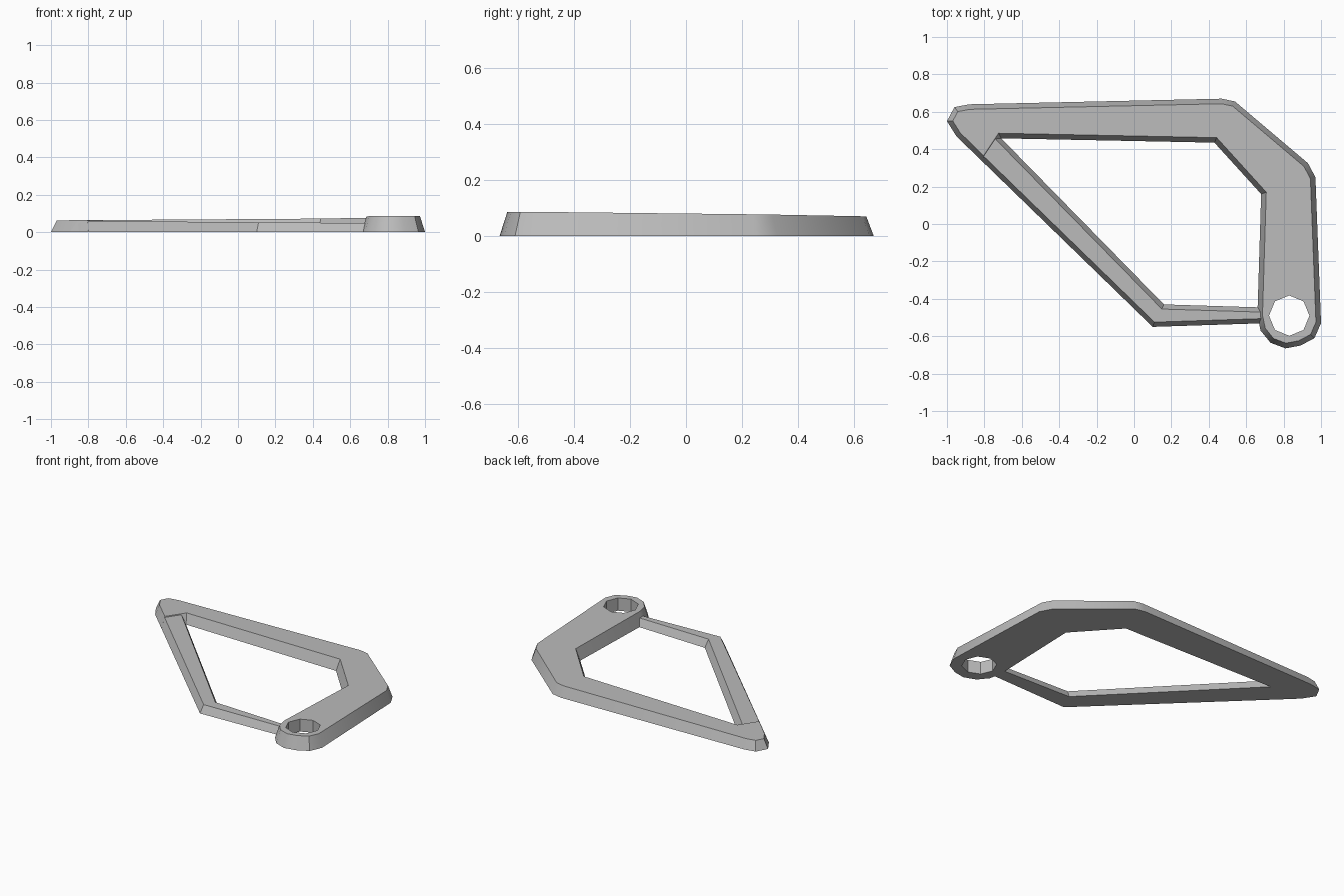
import bpy, bmesh, math
from mathutils import Vector

cube = bpy.data.objects.get("Cube")
if cube:
    bpy.data.objects.remove(cube, do_unlink=True)

grey = bpy.data.materials.new("plain grey")
grey.use_nodes = True
colour = (0.5, 0.5, 0.5, 1)
grey.diffuse_color = colour
grey.node_tree.nodes["Principled BSDF"].inputs["Base Color"].default_value = colour


def inset(points, d):
    """Mitred inset of a counter-clockwise outline."""
    result = []
    pts = [Vector(p) for p in points]
    for i, p in enumerate(pts):
        a = (p - pts[i - 1]).normalized()
        b = (pts[(i + 1) % len(pts)] - p).normalized()
        na, nb = Vector((-a.y, a.x)), Vector((-b.y, b.x))
        result.append(p + (na + nb) * d / (1 + na.dot(nb)))
    return result


def tapered_plate(name, outline, height, slope, hole=None):
    """Closed plate with sloping sides, a tilted top and an optional straight hole."""
    bm = bmesh.new()
    loops = [(outline, inset(outline, slope))]
    if hole:
        loops.append((hole, hole))
    caps = [[], []]
    for low, high in loops:
        rings = [[bm.verts.new((p[0], p[1], 0)) for p in low],
                 [bm.verts.new((p[0], p[1], height(p[0], p[1]))) for p in high]]
        n = len(low)
        for i in range(n):
            j = (i + 1) % n
            bm.faces.new((rings[0][i], rings[0][j], rings[1][j], rings[1][i]))
            for cap, ring in zip(caps, rings):
                cap.append(bm.edges.get((ring[i], ring[j])))
    for cap, z in zip(caps, (-1, 1)):
        bmesh.ops.triangle_fill(bm, edges=cap, use_beauty=True, normal=(0, 0, z))
    bmesh.ops.recalc_face_normals(bm, faces=bm.faces[:])
    mesh = bpy.data.meshes.new(name)
    bm.to_mesh(mesh)
    bm.free()
    mesh.materials.append(grey)
    obj = bpy.data.objects.new(name, mesh)
    bpy.context.collection.objects.link(obj)
    bpy.ops.object.select_all(action='DESELECT')
    obj.select_set(True)
    bpy.context.view_layer.objects.active = obj
    bpy.ops.object.shade_smooth_by_angle(angle=math.radians(30))


# Wide bent arm, from the pointed tip to the rounded eye with its octagonal hole
arm = [(-1, 0.55), (-0.95, 0.47), (-0.8, 0.324), (-0.71, 0.458), (0.43, 0.435),
       (0.68, 0.16), (0.66, -0.49), (0.677, -0.57), (0.73, -0.635), (0.81, -0.665),
       (0.89, -0.65), (0.965, -0.61), (1, -0.53), (0.97, 0.25), (0.93, 0.325),
       (0.54, 0.655), (0.47, 0.67), (-0.88, 0.64), (-0.96, 0.625)]
eye = [(0.83 + 0.108 * math.cos(math.tau * i / 8),
        -0.49 + 0.108 * math.sin(math.tau * i / 8)) for i in range(8)]
tapered_plate("bent_arm", arm, lambda x, y: 0.0745 + 0.0065 * x - 0.011 * y, 0.027, eye)

# Thin lower strut, closing the frame between the tip and the eye
strut = [(-0.9, 0.421), (0.1, -0.55), (0.71, -0.53), (0.71, -0.447),
         (0.16, -0.43), (-0.76, 0.509)]
tapered_plate("thin_strut", strut, lambda x, y: 0.0535 - 0.0075 * x, 0.025)
